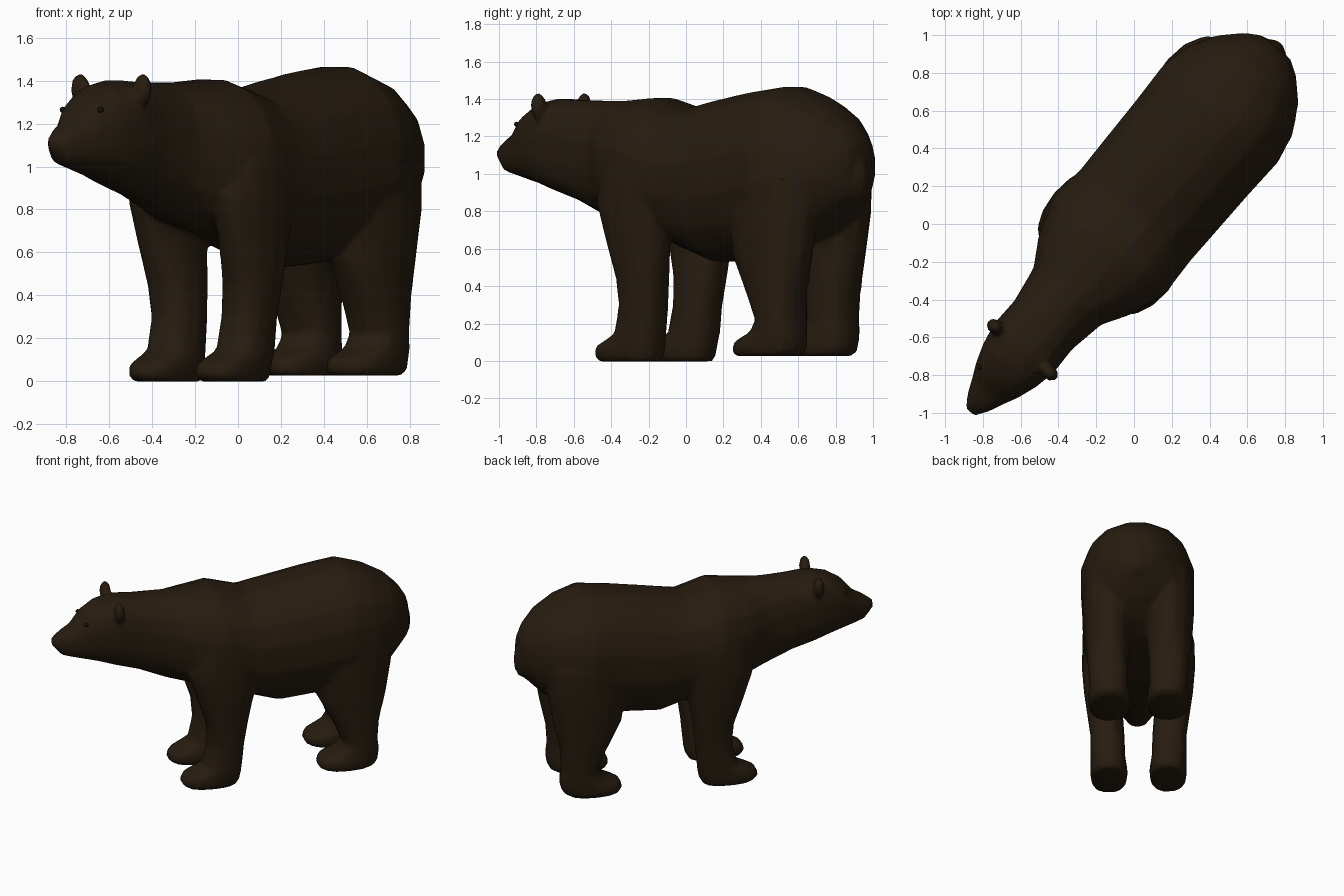
import bpy, bmesh
from math import sin, cos, pi, radians
from mathutils import Matrix, Vector

if "Cube" in bpy.data.objects:
    bpy.data.objects.remove(bpy.data.objects["Cube"])

# The animal is built along local x (head at -x), then turned to its diagonal heading
PLACE = Matrix.Rotation(radians(50), 4, 'Z') @ Matrix.Translation((0, 0.024, 0))

fur = bpy.data.materials.new("dark_fur")
fur.diffuse_color = (0.020, 0.0115, 0.005, 1)
fur.use_nodes = True
fur.node_tree.nodes["Principled BSDF"].inputs["Base Color"].default_value = fur.diffuse_color
dark = bpy.data.materials.new("eye_dark")
dark.diffuse_color = (0.010, 0.006, 0.004, 1)
dark.use_nodes = True
dark.node_tree.nodes["Principled BSDF"].inputs["Base Color"].default_value = dark.diffuse_color


def select(obs):
    bpy.ops.object.select_all(action='DESELECT')
    for ob in obs:
        ob.select_set(True)
    bpy.context.view_layer.objects.active = obs[0]


def finish(name, bm, mat=fur, angle=40):
    bmesh.ops.recalc_face_normals(bm, faces=bm.faces)
    bm.transform(PLACE)
    me = bpy.data.meshes.new(name)
    bm.to_mesh(me)
    bm.free()
    ob = bpy.data.objects.new(name, me)
    bpy.context.collection.objects.link(ob)
    me.materials.append(mat)
    select([ob])
    bpy.ops.object.shade_smooth_by_angle(angle=radians(angle))
    return ob


def oval(n, power):
    """Unit superellipse points."""
    pts = []
    for i in range(n):
        a = 2 * pi * (i + 0.5) / n
        c, s = cos(a), sin(a)
        pts.append((abs(c) ** (2 / power) * (1 if c > 0 else -1),
                    abs(s) ** (2 / power) * (1 if s > 0 else -1)))
    return pts


def loft(name, rings):
    bm = bmesh.new()
    loops = [[bm.verts.new(p) for p in r] for r in rings]
    n = len(loops[0])
    for a, b in zip(loops, loops[1:]):
        for i in range(n):
            j = (i + 1) % n
            bm.faces.new((a[i], a[j], b[j], b[i]))
    bm.faces.new(loops[0])
    bm.faces.new(loops[-1])
    return finish(name, bm)


def upright_rings(sections, n=16):
    """Rings across the spine: (along, top, bottom, half width)."""
    rings = []
    for u, top, bot, hw in sections:
        mid, hh = (top + bot) / 2, (top - bot) / 2 * 1.02
        power = 2.6 if u < -0.7 else 2.2
        rings.append([(u, a * hw * 1.01, mid + b * hh) for a, b in oval(n, power)])
    return rings


def leg_rings(sections, side, n=14):
    """Level rings: (height, front, back, inner, outer); the right pair sits slightly inward."""
    du, dv = (0, 0) if side > 0 else (-0.012, 0.015)
    rings = []
    for z, f, b, vi, vo in sections:
        rings.append([((f + b) / 2 + p * (b - f) / 2 + du,
                       side * ((vi + vo) / 2 + q * (vo - vi) / 2) + dv, z)
                      for p, q in oval(n, 2.5 if z < 0.5 else 2.1)])
    return rings


def ball(name, centre, size, mat=fur):
    bm = bmesh.new()
    bmesh.ops.create_uvsphere(bm, u_segments=10, v_segments=6, radius=1)
    bm.transform(Matrix.Translation(Vector(centre)) @ Matrix.Diagonal((*size, 1)))
    return finish(name, bm, mat)


# Trunk, neck and head
parts = [loft("bear_body", upright_rings([
    (-1.32, 1.135, 1.085, 0.03),
    (-1.25, 1.185, 1.01, 0.075),
    (-1.18, 1.22, 0.995, 0.105),
    (-1.10, 1.315, 0.975, 0.145),
    (-1.00, 1.375, 0.95, 0.18),
    (-0.88, 1.40, 0.91, 0.205),
    (-0.72, 1.39, 0.86, 0.20),
    (-0.52, 1.39, 0.77, 0.235),
    (-0.38, 1.39, 0.73, 0.32),
    (-0.18, 1.405, 0.69, 0.39),
    (0.04, 1.345, 0.60, 0.38),
    (0.25, 1.39, 0.53, 0.385),
    (0.50, 1.435, 0.55, 0.39),
    (0.74, 1.465, 0.60, 0.40),
    (0.90, 1.415, 0.66, 0.365),
    (1.05, 1.335, 0.74, 0.28),
    (1.15, 1.24, 0.84, 0.18),
    (1.20, 1.16, 0.88, 0.10)]))]

# Leg sections from the sole up into the trunk
FRONT = [(-0.002, -0.41, -0.05, 0.10, 0.33), (0.03, -0.445, -0.03, 0.085, 0.345),
         (0.08, -0.43, -0.02, 0.085, 0.345), (0.145, -0.29, -0.015, 0.10, 0.345),
         (0.30, -0.255, 0.0, 0.105, 0.345), (0.45, -0.265, 0.02, 0.115, 0.365),
         (0.65, -0.335, 0.06, 0.13, 0.39), (0.85, -0.40, 0.11, 0.12, 0.405),
         (1.05, -0.37, 0.11, 0.10, 0.40), (1.22, -0.28, 0.03, 0.12, 0.33)]
HIND = [(0.025, 0.55, 0.91, 0.08, 0.34), (0.05, 0.525, 0.95, 0.065, 0.36),
        (0.10, 0.535, 0.96, 0.065, 0.36), (0.155, 0.655, 0.96, 0.08, 0.355),
        (0.22, 0.70, 0.95, 0.08, 0.355), (0.36, 0.64, 0.96, 0.08, 0.365),
        (0.56, 0.53, 1.01, 0.06, 0.385), (0.80, 0.50, 1.05, 0.04, 0.40),
        (1.00, 0.50, 1.06, 0.03, 0.395), (1.18, 0.56, 1.00, 0.05, 0.33)]

for side, label in ((1, "left"), (-1, "right")):
    parts.append(loft(label + "_front_leg", leg_rings(FRONT, side)))
    parts.append(loft(label + "_hind_leg", leg_rings(HIND, side)))
    parts.append(ball(label + "_ear", (-0.89, side * 0.19, 1.36), (0.04, 0.05, 0.075)))
    ball(label + "_eye", (-1.105, side * 0.115, 1.265), (0.016, 0.014, 0.014), dark)

# Short tail
parts.append(ball("tail", (1.175, 0, 0.98), (0.06, 0.07, 0.13)))

# Fuse the parts into one skin, soften the joints, then thin to a low-poly mesh
select(parts)
bpy.ops.object.join()
body = bpy.context.view_layer.objects.active
body.modifiers.clear()
remesh = body.modifiers.new("fuse", 'REMESH')
remesh.mode = 'VOXEL'
remesh.voxel_size = 0.014
soften = body.modifiers.new("soften", 'SMOOTH')
soften.factor, soften.iterations = 0.5, 5
thin = body.modifiers.new("thin", 'DECIMATE')
thin.ratio = 0.05
for mod in list(body.modifiers):
    bpy.ops.object.modifier_apply(modifier=mod.name)
bpy.ops.object.shade_smooth_by_angle(angle=radians(50))
